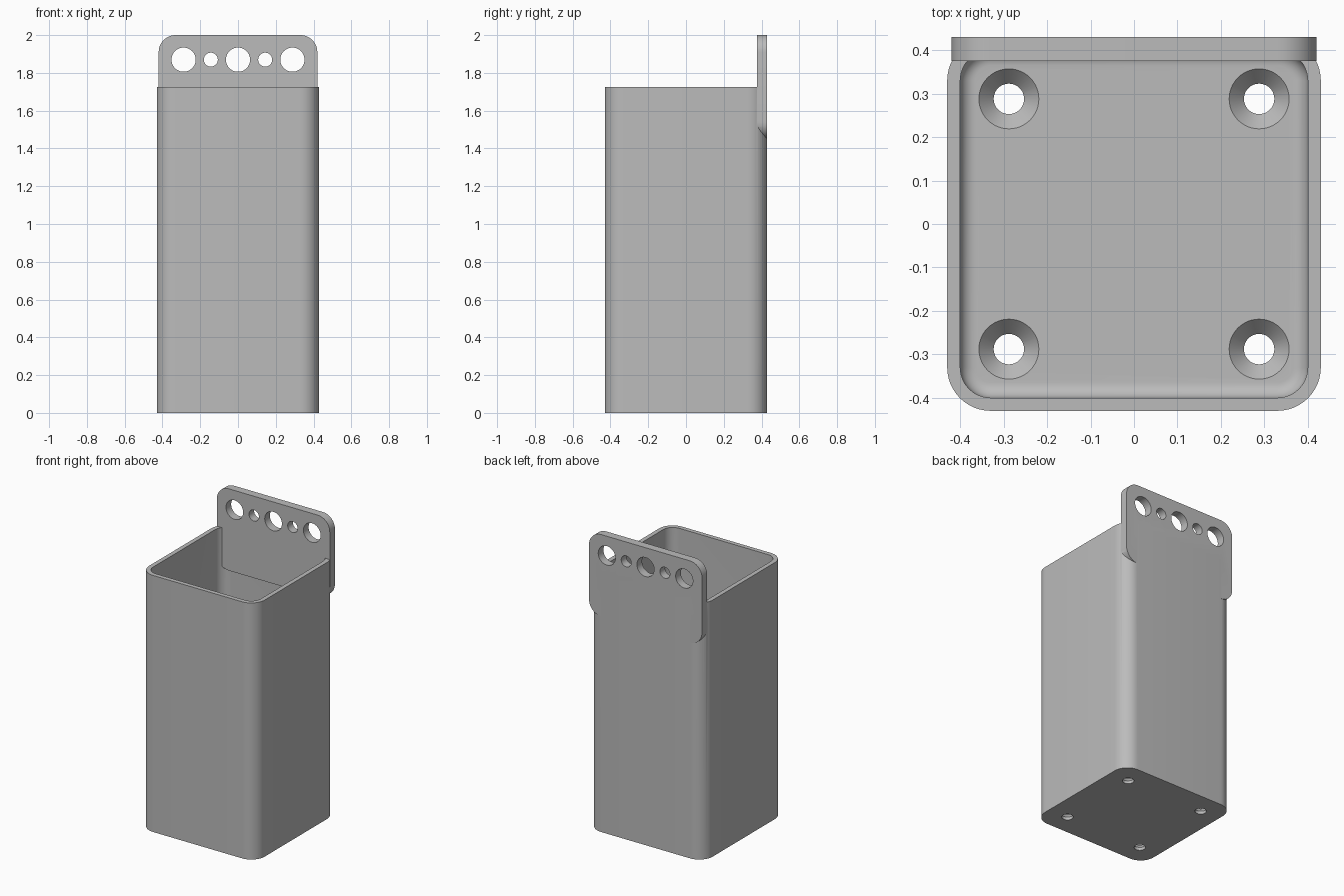
import bpy, bmesh
from math import sin, cos, pi
from mathutils import Matrix

cube = bpy.data.objects.get("Cube")
if cube:
    bpy.data.objects.remove(cube, do_unlink=True)

# Single plastic colour
grey = bpy.data.materials.new("plain grey")
grey.use_nodes = True
colour = (0.5, 0.5, 0.5, 1)
grey.diffuse_color = colour
grey.node_tree.nodes["Principled BSDF"].inputs["Base Color"].default_value = colour

HALF, WALL, FLOOR, RIM = 0.43, 0.03, 0.057, 1.725
BACK_FACE = 0.375        # inner face of the hanging plate


def rounded_rect(hw, hh, r, steps=12):
    points = []
    for i, (sx, sy) in enumerate([(1, 1), (-1, 1), (-1, -1), (1, -1)]):
        for k in range(steps + 1):
            a = (i + k / steps) * pi / 2
            points.append((sx * (hw - r) + r * cos(a), sy * (hh - r) + r * sin(a)))
    return points


def make_object(name, bm):
    bmesh.ops.recalc_face_normals(bm, faces=bm.faces[:])
    mesh = bpy.data.meshes.new(name)
    bm.to_mesh(mesh)
    bm.free()
    mesh.materials.append(grey)
    obj = bpy.data.objects.new(name, mesh)
    bpy.context.collection.objects.link(obj)
    return obj


def loft(name, rings, matrix=Matrix()):
    """Join a stack of (outline, height) rings into a closed solid."""
    bm = bmesh.new()
    loops = [[bm.verts.new((x, y, z)) for x, y in pts] for pts, z in rings]
    for low, high in zip(loops, loops[1:]):
        for i in range(len(low)):
            j = (i + 1) % len(low)
            bm.faces.new((low[i], low[j], high[j], high[i]))
    bm.faces.new(loops[0][::-1])
    bm.faces.new(loops[-1])
    bm.transform(matrix)
    return make_object(name, bm)


def circle(r, n=48):
    return [(r * cos(2 * pi * i / n), r * sin(2 * pi * i / n)) for i in range(n)]


def combine(target, tool, operation):
    tool.hide_render = True
    mod = target.modifiers.new(operation, "BOOLEAN")
    mod.operation, mod.solver, mod.object = operation, "EXACT", tool
    bpy.context.view_layer.objects.active = target
    bpy.ops.object.modifier_apply(modifier=mod.name)
    bpy.data.objects.remove(tool, do_unlink=True)


# Rounded square container
outer = rounded_rect(HALF, HALF, 0.1)
container = loft("container", [(outer, 0), (outer, RIM)])

# Cavity with a filleted floor edge
inside, fillet = HALF - WALL, 0.035
rings = []
for k in range(9):
    a = k / 8 * pi / 2
    inset = fillet * (1 - sin(a))
    rings.append((rounded_rect(inside - inset, inside - inset, 0.07 - inset),
                  FLOOR + fillet * (1 - cos(a))))
rings.append((rounded_rect(inside, inside, 0.07), RIM + 0.1))
combine(container, loft("cavity_cutter", rings), "DIFFERENCE")

# Hanging plate, rounded at all four corners
plate_mid = 1.725
upright = Matrix.Translation((0, HALF, plate_mid)) @ Matrix.Rotation(pi / 2, 4, "X")
plate = rounded_rect(0.42, 0.275, 0.09)
combine(container, loft("hanging_plate", [(plate, 0), (plate, HALF - BACK_FACE)], upright), "UNION")

# Row of alternating large and small hanging holes
for i in range(-2, 3):
    ring = circle(0.037 if i % 2 else 0.064)
    place = Matrix.Translation((i * 0.144, 0.5, 1.87)) @ Matrix.Rotation(pi / 2, 4, "X")
    combine(container, loft("hanging_hole_cutter", [(ring, 0), (ring, 0.2)], place), "DIFFERENCE")

# Countersunk floor holes
for sx in (-1, 1):
    for sy in (-1, 1):
        sink = [(circle(0.035), -0.05), (circle(0.035), 0.02),
                (circle(0.069), FLOOR), (circle(0.069), FLOOR + 0.05)]
        place = Matrix.Translation((sx * 0.288, sy * 0.288, 0))
        combine(container, loft("floor_hole_cutter", sink, place), "DIFFERENCE")

# Smooth rounded corners, keep sharp edges
bpy.ops.object.select_all(action="DESELECT")
container.select_set(True)
bpy.context.view_layer.objects.active = container
bpy.ops.object.shade_smooth_by_angle(angle=pi / 6)
